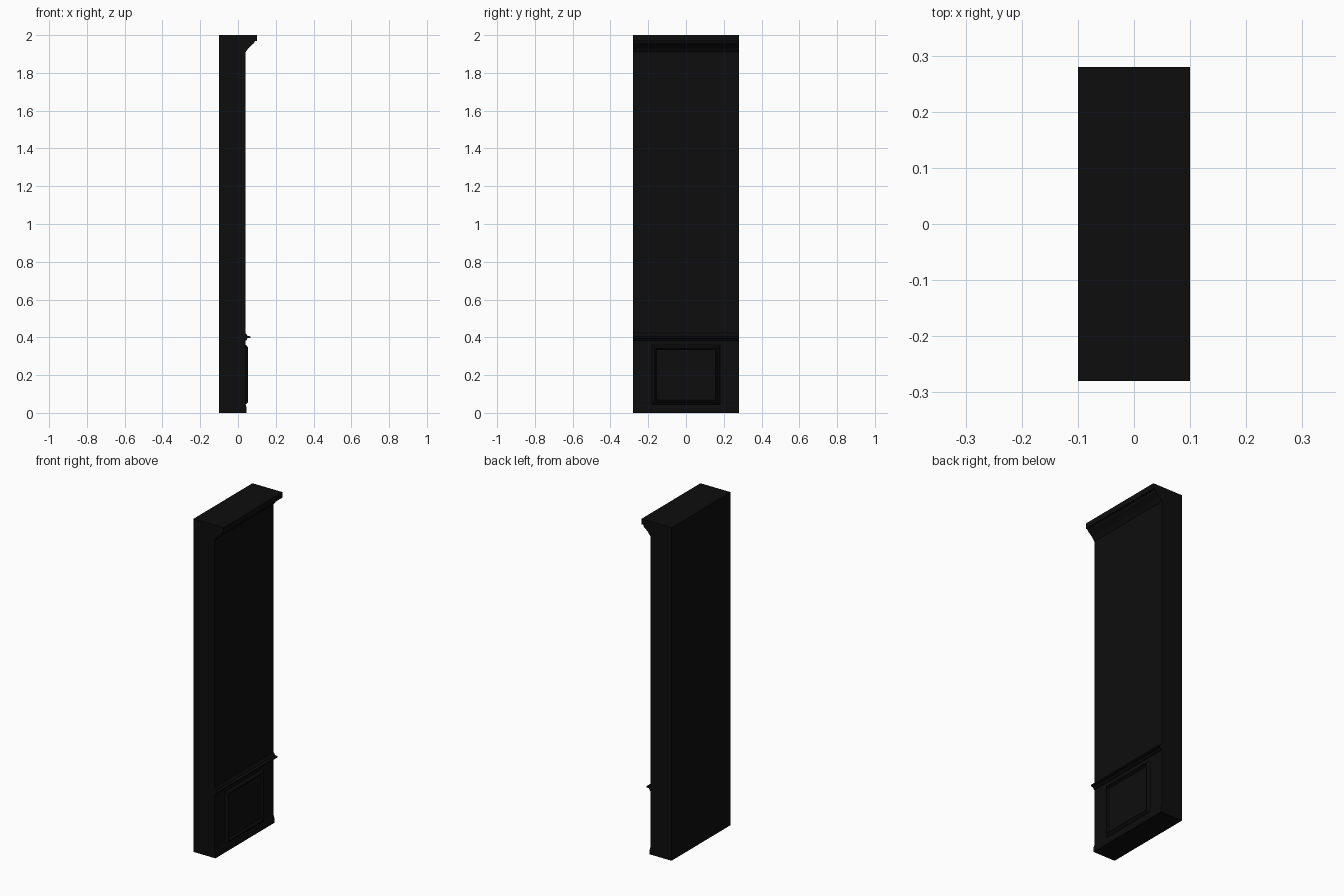
import bpy, bmesh

if "Cube" in bpy.data.objects:
    bpy.data.objects.remove(bpy.data.objects["Cube"])

HALF = 0.28      # half width along y
FACE = 0.04      # x of the wall face

mat = bpy.data.materials.new("black_paint")
mat.diffuse_color = (0.004, 0.004, 0.004, 1)
mat.use_nodes = True
mat.node_tree.nodes["Principled BSDF"].inputs["Base Color"].default_value = mat.diffuse_color


def finish(name, bm):
    bmesh.ops.recalc_face_normals(bm, faces=bm.faces)
    mesh = bpy.data.meshes.new(name)
    bm.to_mesh(mesh)
    bm.free()
    mesh.materials.append(mat)
    obj = bpy.data.objects.new(name, mesh)
    bpy.context.collection.objects.link(obj)
    return obj


def extrude_profile(name, profile):
    """Extrude a closed (x, z) profile across the full width."""
    bm = bmesh.new()
    face = bm.faces.new([bm.verts.new((x, -HALF, z)) for x, z in profile])
    out = bmesh.ops.extrude_face_region(bm, geom=[face])
    verts = [g for g in out["geom"] if isinstance(g, bmesh.types.BMVert)]
    bmesh.ops.translate(bm, verts=verts, vec=(0, 2 * HALF, 0))
    return finish(name, bm)


def panel(name, half_y, z0, z1, steps):
    """Nested rectangles (inset, x) bridged into a moulded panel."""
    bm = bmesh.new()
    rings = []
    for inset, x in steps:
        y, a, b = half_y - inset, z0 + inset, z1 - inset
        rings.append([bm.verts.new((x, *p)) for p in ((-y, a), (y, a), (y, b), (-y, b))])
    for r, s in zip(rings, rings[1:]):
        for i in range(4):
            j = (i + 1) % 4
            bm.faces.new((r[i], r[j], s[j], s[i]))
    bm.faces.new(rings[-1])
    return finish(name, bm)


# Main wall slab
extrude_profile("wall", [(-0.1, 0), (FACE, 0), (FACE, 2), (-0.1, 2)])

# Crown moulding at the top
extrude_profile("cornice", [(FACE, 1.91), (0.046, 1.918), (0.056, 1.932), (0.070, 1.945),
                            (0.082, 1.955), (0.090, 1.968), (0.1, 1.968), (0.1, 2), (FACE, 2)])

# Chair rail
extrude_profile("chair_rail", [(FACE, 0.382), (0.047, 0.385), (0.049, 0.395), (0.065, 0.397),
                               (0.065, 0.405), (0.050, 0.408), (0.046, 0.416), (FACE, 0.422)])

# Baseboard
extrude_profile("baseboard", [(FACE, 0), (0.046, 0), (0.046, 0.025), (0.043, 0.037), (FACE, 0.045)])

# Moulded frame on the lower wall
panel("lower_panel", 0.18, 0.045, 0.36,
      [(0, FACE), (0.004, 0.046), (0.012, 0.053), (0.018, 0.053), (0.024, 0.043), (0.028, 0.042)])
